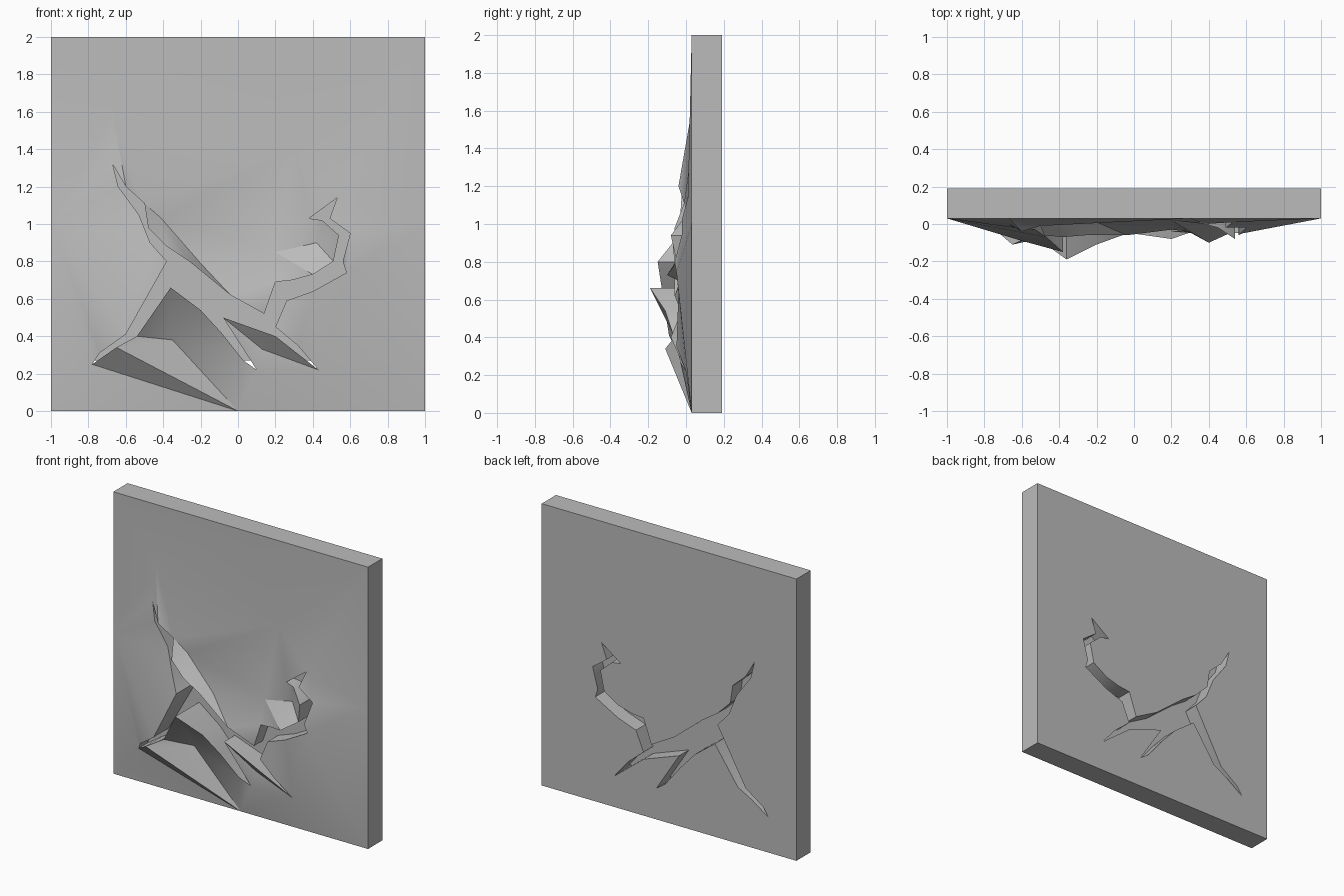
import bpy, bmesh
from mathutils import Vector
from mathutils.geometry import delaunay_2d_cdt

cube = bpy.data.objects.get("Cube")
if cube:
    bpy.data.objects.remove(cube, do_unlink=True)

FRONT, BACK = 0.03, 0.19

stone = bpy.data.materials.new("stone_grey")
stone.use_nodes = True
colour = (0.5, 0.5, 0.5, 1)
stone.diffuse_color = colour
stone.node_tree.nodes["Principled BSDF"].inputs["Base Color"].default_value = colour

# Crack outline, clockwise from the upper tip: x, z, depth of the raised lip
crack = [
    (-.67, 1.32, 0), (-.6, 1.2, -.04), (-.5, 1.11, -.01), (-.48, .98, -.06),
    (-.38, .88, -.07), (-.26, .8, -.06), (-.04, .62, -.06), (.14, .52, -.02),
    (.2, .69, -.03), (.29, .7, -.04), (.4, .73, -.1), (.51, .8, -.05),
    (.54, .94, -.08), (.45, 1.02, -.02), (.38, 1.03, 0), (.53, 1.14, .01),
    (.49, 1.03, -.02), (.6, .95, -.02), (.56, .8, -.06), (.58, .74, -.05),
    (.4, .64, -.04), (.26, .59, -.04), (.2, .45, -.04), (.32, .35, -.05),
    (.43, .22, 0), (.2, .4, -.08), (-.08, .5, -.04), (.1, .22, 0),
    (.03, .27, -.03), (-.09, .42, -.07), (-.2, .54, -.11), (-.36, .66, -.19),
    (-.54, .4, -.06), (-.65, .34, -.11), (-.78, .25, 0), (-.74, .31, -.04),
    (-.6, .41, -.09), (-.38, .8, -.15), (-.47, .9, -.07), (-.53, 1.05, -.03),
    (-.64, 1.2, -.02),
]

# Low ground around the crack, and the flat rim of the panel
ground = [
    (-.41, 1.03, .01), (-.2, .79, .01), (.2, .85, .02), (.42, .9, .01),
    (-.35, .38, .01), (.13, .33, .01), (-.67, 1.6, FRONT), (.3, 1.4, FRONT),
]
rim = [(x, z, FRONT) for x, z in
       [(-1, 0), (0, 0), (1, 0), (1, 1), (1, 2), (0, 2), (-1, 2), (-1, 1)]]


def inside(p, loop):
    """Even-odd test of a point against a closed outline."""
    hit = False
    for a, b in zip(loop, loop[1:] + loop[:1]):
        if (a[1] > p.y) != (b[1] > p.y):
            hit ^= p.x < a[0] + (p.y - a[1]) / (b[1] - a[1]) * (b[0] - a[0])
    return hit


def finish(bm, name):
    bmesh.ops.recalc_face_normals(bm, faces=bm.faces)
    mesh = bpy.data.meshes.new(name)
    bm.to_mesh(mesh)
    bm.free()
    mesh.materials.append(stone)
    obj = bpy.data.objects.new(name, mesh)
    bpy.context.collection.objects.link(obj)
    return obj


# Panel: raised front sheet, flat back, and walls around the rim and the crack
points = crack + rim + ground
n = len(crack)
edges = [(i, (i + 1) % n) for i in range(n)]
verts, _, faces, origin, _, _ = delaunay_2d_cdt(
    [Vector(p[:2]) for p in points], edges, [], 0, 1e-5)
bm = bmesh.new()
front = [bm.verts.new((v.x, points[o[0]][2] if o else FRONT, v.y))
         for v, o in zip(verts, origin)]
back = [bm.verts.new((v.x, BACK, v.y)) for v in verts]
for f in faces:
    if not inside(sum((verts[i] for i in f), Vector((0, 0))) / len(f), crack):
        bm.faces.new([front[i] for i in f])
        bm.faces.new([back[i] for i in reversed(f)])
twin = dict(zip(front, back))
for e in [e for e in bm.edges if e.is_boundary and e.verts[0] in twin]:
    a, b = e.verts
    bm.faces.new((a, b, twin[b], twin[a]))
panel = finish(bm, "cracked_panel")

# Thin sheet hidden inside the panel, seen through the crack
bm = bmesh.new()
bmesh.ops.create_cube(bm, size=1)
for v in bm.verts:
    v.co = (v.co.x * 1.7, .08 + v.co.y * .004, .82 + v.co.z * 1.1)
finish(bm, "inner_sheet")

# Soft relief with crisp crack edges
bpy.ops.object.select_all(action='DESELECT')
panel.select_set(True)
bpy.context.view_layer.objects.active = panel
bpy.ops.object.shade_smooth_by_angle(angle=.6)
